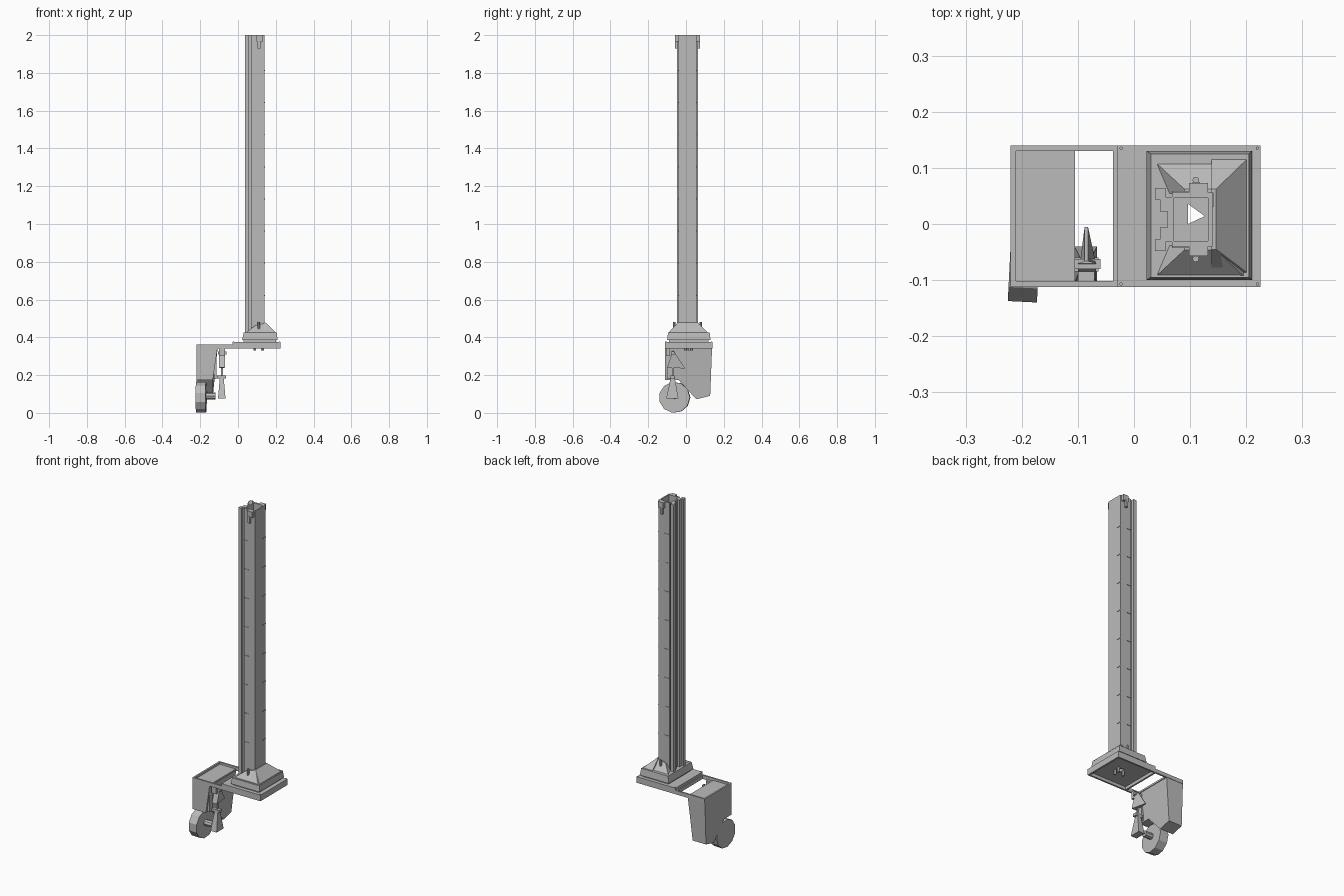
import bpy, bmesh, math
from mathutils import Matrix, Vector

old = bpy.data.objects.get("Cube")
if old:
    bpy.data.objects.remove(old, do_unlink=True)

grey = bpy.data.materials.new("plain grey")
grey.use_nodes = True
grey.diffuse_color = (0.5, 0.5, 0.5, 1)
grey.node_tree.nodes["Principled BSDF"].inputs["Base Color"].default_value = (0.5, 0.5, 0.5, 1)


def finish(name, bm):
    bmesh.ops.recalc_face_normals(bm, faces=bm.faces)
    mesh = bpy.data.meshes.new(name)
    bm.to_mesh(mesh)
    bm.free()
    mesh.materials.append(grey)
    ob = bpy.data.objects.new(name, mesh)
    bpy.context.collection.objects.link(ob)
    return ob


def loft(name, low, high):
    """Solid between two matching outlines of 3D points."""
    bm = bmesh.new()
    a = [bm.verts.new(p) for p in low]
    b = [bm.verts.new(p) for p in high]
    bm.faces.new(a)
    bm.faces.new(b)
    for i in range(len(a)):
        j = (i + 1) % len(a)
        bm.faces.new((a[i], a[j], b[j], b[i]))
    return finish(name, bm)


def rect(x0, x1, y0, y1, z):
    return [(x0, y0, z), (x1, y0, z), (x1, y1, z), (x0, y1, z)]


def box(name, x0, x1, y0, y1, z0, z1):
    return loft(name, rect(x0, x1, y0, y1, z0), rect(x0, x1, y0, y1, z1))


def prism_z(name, outline, z0, z1):
    return loft(name, [(x, y, z0) for x, y in outline], [(x, y, z1) for x, y in outline])


def cut(target, cutter):
    mod = target.modifiers.new("cut", 'BOOLEAN')
    mod.operation = 'DIFFERENCE'
    mod.solver = 'EXACT'
    mod.object = cutter
    bpy.context.view_layer.objects.active = target
    bpy.ops.object.modifier_apply(modifier=mod.name)


def cylinder(name, centre, radius, depth, sides, turn, top=None):
    bm = bmesh.new()
    bmesh.ops.create_cone(bm, cap_ends=True, segments=sides, radius1=radius,
                          radius2=radius if top is None else top, depth=depth,
                          matrix=Matrix.Translation(centre) @ turn)
    return finish(name, bm)


upright = Matrix.Identity(4)
across = Matrix.Rotation(math.pi / 2, 4, 'Y')

# Column: slotted profile, grooves on the -x side and beside it
half = [(.14, .048), (.068, .048), (.068, .04), (.056, .04), (.056, .056),
        (.037, .056), (.037, .036), (.046, .036), (.046, .014)]
mid = .008
profile = [(x, mid + y) for x, y in half] + [(.06, mid + .014), (.06, mid - .014)]
profile += [(x, mid - y) for x, y in reversed(half)]
column = prism_z("column", profile, .42, 2.0)

# Foot of the column with sloped skirt
foot = loft("foot_block", rect(.022, .21, -.1, .13, .385), rect(.03, .205, -.095, .125, .425))
pad = box("foot_pad", .03, .2, -.09, .12, .37, .39)
deck = box("deck_plate", -.03, .225, -.112, .14, .358, .376)

# Hollow inside, and the three-sided hole below it
bore = box("bore_cutter", .07, .132, -.03, .046, .45, 2.1)
hole = prism_z("hole_cutter", [(.096, .0), (.096, .036), (.126, .014)], .3, .6)
cut(column, bore)
for part in (column, foot, pad, deck):
    cut(part, hole)
for tool in (bore, hole):
    bpy.data.objects.remove(tool, do_unlink=True)

# Gussets leaning on three sides of the column
loft("gusset_end", rect(.138, .206, -.09, .12, .42), rect(.138, .146, -.045, .062, .478))
for side in (-1, 1):
    y_out, y_in = mid + side * .105, mid + side * .046
    loft("gusset_side", [(.06, y_in, .42), (.2, y_in, .42), (.2, y_out, .42), (.035, y_out, .42)],
         [(.09, y_in, .462), (.146, y_in, .475), (.146, y_in + side * .008, .475),
          (.09, y_in + side * .008, .462)])

# Measuring marks up the column
for i in range(8):
    z = .62 + i * .17
    box("end_mark", .139, .142, .03, .056, z, z + .005)
    box("front_mark", .068, .1, -.0425, -.039, z, z + .005)
    box("back_mark", .068, .1, .055, .0585, z, z + .005)

# Latches and lip at the top
for side in (-1, 1):
    y = mid + side * .056
    box("top_latch", .098, .132, y - .009, y + .009, 1.965, 2.0)
    box("latch_tab", .104, .118, y + side * .004 - .007, y + side * .004 + .007, 1.93, 1.97)
    cylinder("foot_bolt", (.11, mid + side * .07, .455), .006, .05, 8, upright)

# Frame rails
for y in (-.112, .13):
    box("long_rail", -.22, .225, y, y + .01, .34, .362)
for x in (-.22, -.037, .215):
    box("cross_rail", x, x + .01, -.112, .14, .34, .362)
for x in (-.023, .22):
    for y in (-.107, .135):
        cylinder("deck_screw", (x, y, .377), .003, .004, 8, upright)

# Fitting under the deck, open in the middle
for x, y in ((.088, .016), (.13, .03), (.13, -.002)):
    cylinder("under_fitting", (x, y, .345), .008, .03, 6, upright)

# Caster housing: tapering side profile
side_shape = [(-.11, .345), (-.11, .175), (-.04, .175), (.055, .072), (.128, .09), (.138, .345)]
loft("caster_housing", [(-.22, y, z) for y, z in side_shape],
     [(-.108 if z > .3 else -.133, y, z) for y, z in side_shape])
box("housing_top", -.21, -.105, -.102, .13, .34, .35)
box("housing_strut", -.128, -.115, -.1, -.075, .18, .345)

# Caster wheel and axle
wheel_turn = Matrix.Rotation(-.05, 4, 'Z') @ across
cylinder("wheel", (-.195, -.06, .082), .082, .052, 11, wheel_turn)
cylinder("axle", (-.16, -.06, .09), .018, .08, 8, across)

# Clamp: crossbar with a pointed blade, and a flared handle below
box("clamp_crossbar", -.107, -.06, -.08, -.062, .308, .325)
loft("clamp_blade", [(-.1, -.07, .33), (-.068, -.07, .33), (-.068, -.1, .24), (-.1, -.1, .24)],
     [(-.088, -.066, .33), (-.082, -.066, .33), (-.082, -.005, .235), (-.088, -.005, .235)])
box("clamp_stem", -.09, -.08, -.075, -.065, .19, .31)
box("handle_collar", -.112, -.063, -.085, -.06, .182, .198)
loft("clamp_handle", rect(-.106, -.066, -.105, -.04, .075), rect(-.096, -.076, -.08, -.06, .19))
box("clamp_bracket", -.1, -.07, -.105, -.085, .3, .345)
